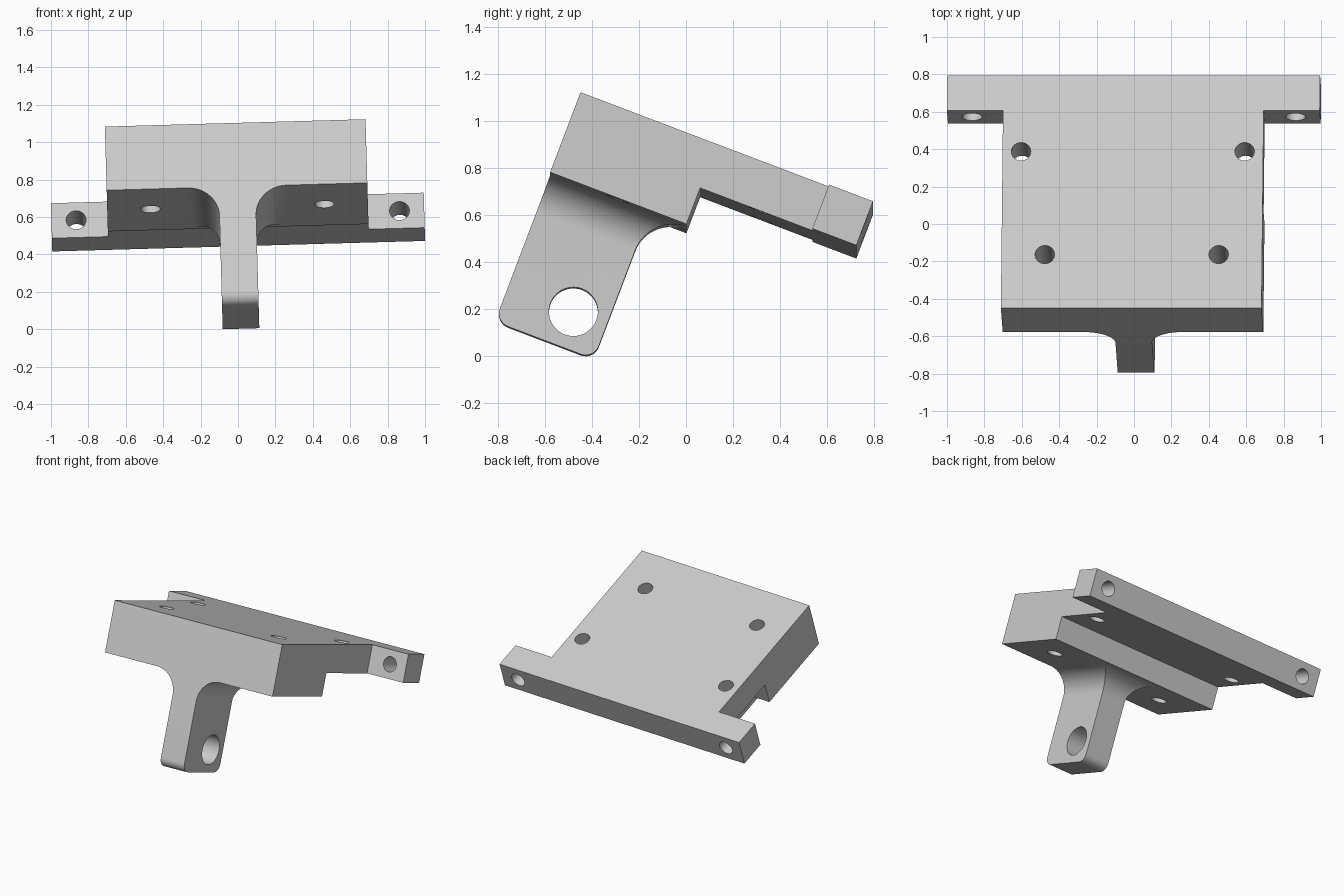
import bpy, bmesh, math
from mathutils import Matrix, Vector

if "Cube" in bpy.data.objects:
    bpy.data.objects.remove(bpy.data.objects["Cube"])

# Local frame: x = width, y = distance back from the front face, z = 0 at plate top
PLATE_T, BLOCK_H, BLOCK_L, LENGTH = 0.20, 0.364, 0.62, 1.33
BODY_HW, BAR_HW, STEM_HW, STEM_L, STEM_BOTTOM = 0.697, 0.997, 0.098, 0.45, -1.025
FILLET, CORNER = 0.165, 0.06


def make_object(name, rings):
    """Skin a stack of matching rings into a closed solid."""
    bm = bmesh.new()
    loops = [[bm.verts.new(p) for p in ring] for ring in rings]
    n = len(loops[0])
    for a, b in zip(loops, loops[1:]):
        for i in range(n):
            j = (i + 1) % n
            bm.faces.new((a[i], a[j], b[j], b[i]))
    bm.faces.new(loops[0][::-1])
    bm.faces.new(loops[-1])
    bmesh.ops.recalc_face_normals(bm, faces=bm.faces[:])
    mesh = bpy.data.meshes.new(name)
    bm.to_mesh(mesh)
    bm.free()
    ob = bpy.data.objects.new(name, mesh)
    bpy.context.collection.objects.link(ob)
    return ob


def side_prism(name, profile, hw):
    return make_object(name, [[(x, y, z) for y, z in profile] for x in (-hw, hw)])


def cylinder(name, centre, axis, radius, depth):
    bm = bmesh.new()
    rot = Vector((0, 0, 1)).rotation_difference(Vector(axis)).to_matrix().to_4x4()
    bmesh.ops.create_cone(bm, cap_ends=True, segments=40, radius1=radius, radius2=radius,
                          depth=depth, matrix=Matrix.Translation(centre) @ rot)
    mesh = bpy.data.meshes.new(name)
    bm.to_mesh(mesh)
    bm.free()
    ob = bpy.data.objects.new(name, mesh)
    bpy.context.collection.objects.link(ob)
    return ob


# Stepped body: thick front block and thinner plate
bracket = side_prism("tilted_mounting_bracket", [
    (0, 0), (LENGTH, 0), (LENGTH, -PLATE_T), (BLOCK_L, -PLATE_T),
    (BLOCK_L, -BLOCK_H), (0, -BLOCK_H)], BODY_HW)

# Wide bar along the back edge
bar = side_prism("rear_bar", [(LENGTH - 0.2, 0), (LENGTH, 0),
                              (LENGTH, -PLATE_T), (LENGTH - 0.2, -PLATE_T)], BAR_HW)

# Stem with rounded lower corners
profile = [(STEM_L, -0.3), (0, -0.3)]
for cy, start in ((CORNER, 180), (STEM_L - CORNER, 270)):
    for k in range(9):
        a = math.radians(start + 90 * k / 8)
        profile.append((cy + CORNER * math.cos(a), STEM_BOTTOM + CORNER + CORNER * math.sin(a)))
stem = side_prism("stem", profile, STEM_HW)

# Mitred fillet flaring the stem into the block on the sides and back
steps = [(FILLET * (1 - math.cos(t)), -BLOCK_H - FILLET * (1 - math.sin(t)))
         for t in (math.pi / 2 * k / 14 for k in range(15))]
steps.append((FILLET, -0.3))
flare = make_object("stem_flare", [
    [(-STEM_HW - d, 0, z), (STEM_HW + d, 0, z),
     (STEM_HW + d, STEM_L + d, z), (-STEM_HW - d, STEM_L + d, z)] for d, z in steps])

# Holes: pivot through the stem, four through the plate, two through the bar
holes = [cylinder("pivot_hole", (0, 0.297, -0.867), (1, 0, 0), 0.104, 0.6)]
for s in (-1, 1):
    holes += [cylinder("plate_hole", (s * x, y, -0.2), (0, 0, 1), 0.052, 0.8)
              for x, y in ((0.598, 0.894), (0.465, 0.305))]
    holes.append(cylinder("bar_hole", (s * 0.865, LENGTH - 0.1, -0.1), (0, 1, 0), 0.053, 0.5))

# Combine the parts
helpers = [(o, 'UNION') for o in (bar, flare, stem)] + [(o, 'DIFFERENCE') for o in holes]
for ob, op in helpers:
    ob.hide_render = True
    mod = bracket.modifiers.new(ob.name, 'BOOLEAN')
    mod.operation, mod.solver, mod.object = op, 'EXACT', ob
dg = bpy.context.evaluated_depsgraph_get()
mesh = bpy.data.meshes.new_from_object(bracket.evaluated_get(dg))
bracket.modifiers.clear()
bracket.data = mesh
for ob, _ in helpers:
    bpy.data.objects.remove(ob)

# Tilt, centre and stand on the ground
mesh.transform(Matrix.Rotation(math.radians(-1.62), 4, 'Y') @ Matrix.Rotation(math.radians(-20.8), 4, 'X'))
lo = [min(v.co[i] for v in mesh.vertices) for i in range(3)]
hi = [max(v.co[i] for v in mesh.vertices) for i in range(3)]
mesh.transform(Matrix.Translation((-(lo[0] + hi[0]) / 2, -(lo[1] + hi[1]) / 2, -lo[2])))

bpy.context.view_layer.objects.active = bracket
bracket.select_set(True)
bpy.ops.object.shade_smooth_by_angle(angle=math.radians(30))
